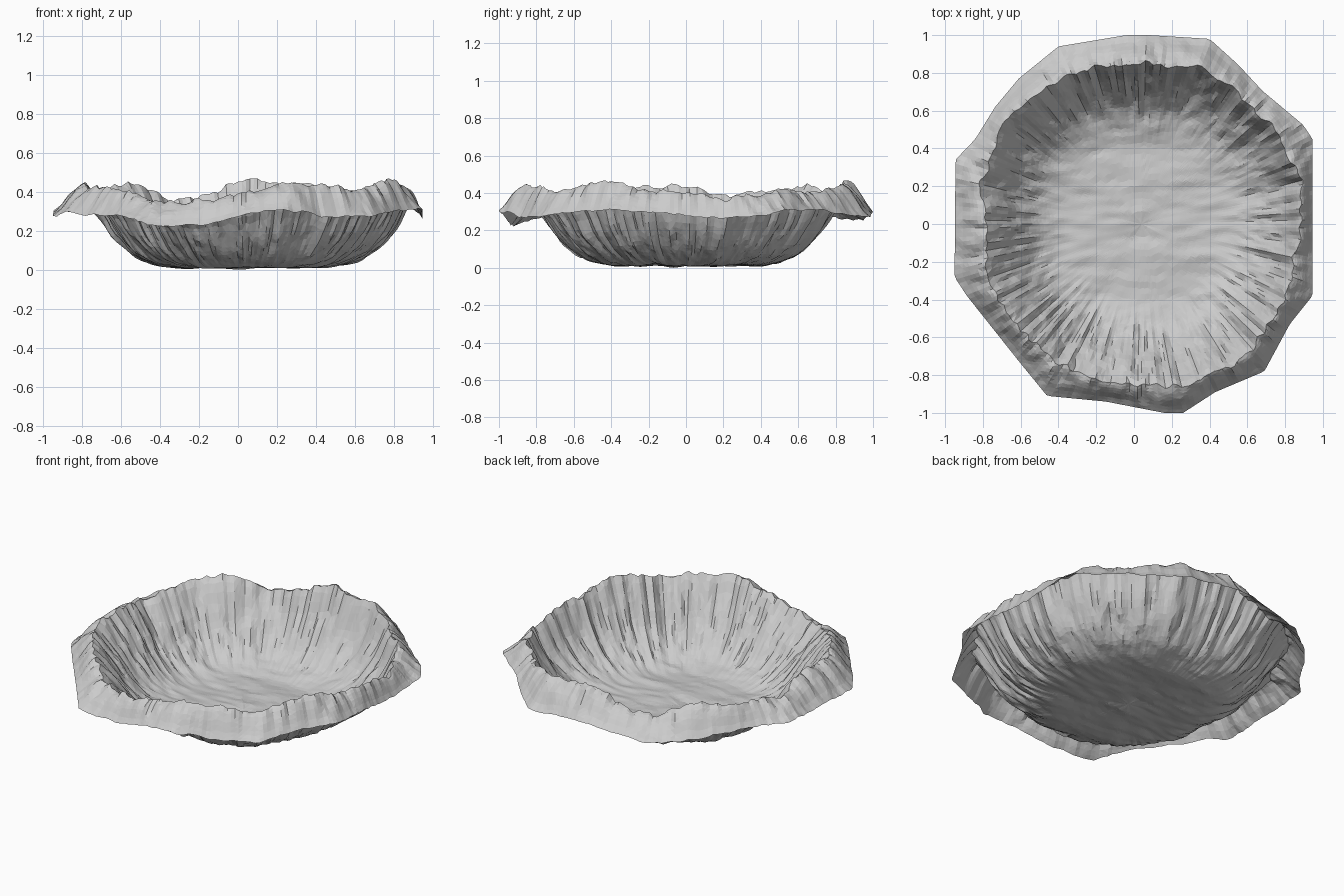
import bpy, bmesh, math
from mathutils import Vector, noise

if "Cube" in bpy.data.objects:
    bpy.data.objects.remove(bpy.data.objects["Cube"])

CENTRE = Vector((0.04, 0.0))
SEGMENTS = 260

# outer lip of the skirt, counter-clockwise (x, y, z)
LIP = [(.945, .18, .27), (.945, .45, .28), (.895, .525, .31), (.68, .705, .31), (.55, .845, .29),
       (.40, .98, .27), (.08, 1.0, .30), (-.04, 1.0, .30), (-.40, .94, .25), (-.61, .77, .27),
       (-.735, .62, .29), (-.84, .45, .30), (-.945, .34, .30), (-.95, -.28, .28), (-.885, -.38, .29),
       (-.615, -.72, .275), (-.46, -.91, .23), (-.15, -.94, .235), (.16, -1.0, .31),
       (.26, -1.0, .31), (.43, -.89, .27), (.69, -.78, .275), (.825, -.53, .31), (.945, -.38, .31)]

# crest of the raised rim, counter-clockwise (x, y, z)
CREST = [(.88, -.05, .41), (.885, .22, .36), (.76, .48, .41), (.50, .74, .42), (.35, .83, .43),
         (.05, .85, .47), (-.18, .83, .38), (-.34, .79, .355), (-.52, .69, .45), (-.70, .53, .42),
         (-.81, .20, .39), (-.78, 0, .45), (-.78, -.29, .42), (-.60, -.57, .41), (-.38, -.75, .35),
         (-.13, -.84, .36), (.26, -.86, .45), (.60, -.71, .41), (.80, -.40, .47), (.85, -.22, .41)]

# bowl section: fraction of crest radius, fraction of crest height
BOWL = [(0, .03), (.5, .035), (.60, .075), (.68, .14), (.76, .25), (.84, .42), (.92, .68), (.97, .91), (1, 1)]
# skirt section: fraction from crest to lip, fraction of the drop
SKIRT = [(0, 0), (.2, .1), (.5, .42), (.75, .75), (1, 1)]


def lerp_table(table, t):
    for (a, fa), (b, fb) in zip(table, table[1:]):
        if t <= b:
            return fa + (fb - fa) * (t - a) / (b - a)
    return table[-1][1]


def soft_bowl(t):
    """Bowl section with its corners rounded off."""
    w = min(.03, 1 - t, t)
    return (lerp_table(BOWL, t - w) + 2 * lerp_table(BOWL, t) + lerp_table(BOWL, t + w)) / 4


def hit_loop(loop, ang):
    """Radius and height where a ray from the centre meets a closed loop."""
    d = Vector((math.cos(ang), math.sin(ang)))
    for p, q in zip(loop, loop[1:] + loop[:1]):
        a, b = Vector(p[:2]) - CENTRE, Vector(q[:2]) - CENTRE
        e = b - a
        den = d.x * e.y - d.y * e.x
        if abs(den) < 1e-9:
            continue
        r = (a.x * e.y - a.y * e.x) / den
        s = (a.x * d.y - a.y * d.x) / den
        if r > 0 and -1e-6 <= s <= 1.000001:
            return r, p[2] + (q[2] - p[2]) * s
    return 0.9, 0.35


def wrinkle(x, y, ang, r, steep):
    """Broken radial gullies on the slopes, gentle ripples on the floor."""
    c, s = math.cos(ang), math.sin(ang)
    gully = .6 * noise.noise(Vector((c * 8, s * 8, r * 7))) + .9 * noise.noise(Vector((c * 22, s * 22, r * 14 + 7)))
    ripple = noise.noise(Vector((x * 3 + y, y * 9, 3))) + .7 * noise.noise(Vector((x * 7 - y * 4, y * 20, 9)))
    return gully * .024 * steep + ripple * .010


bm = bmesh.new()
bowl_steps = [.04 * i for i in range(1, 12)] + [.48 + .026 * i for i in range(21)]
skirt_steps = [i / 8 for i in range(1, 9)]

# sweep the section around the crater
columns = []
for i in range(SEGMENTS):
    ang = 2 * math.pi * i / SEGMENTS
    rc, zc = hit_loop(CREST, ang)
    ro, zo = hit_loop(LIP, ang)
    c, s = math.cos(ang), math.sin(ang)
    jag = .03 * noise.noise(Vector((c * 16, s * 16, 20)))
    rc += jag
    # the wall sits further in on the left and front, and a touch out on the right
    pull = .035 * max(0, -c) + .035 * max(0, -s) - .015 * max(0, c)
    col = []
    for t in bowl_steps:
        t = min(t, 1)
        bump = max(0, min(1, (t - .4) / .4, (1 - t) / .1))
        r = rc * t - pull * bump
        r += .012 * bump * noise.noise(Vector((c * 11, s * 11, t * 9 + 30)))
        x, y = CENTRE.x + r * c, CENTRE.y + r * s
        steep = max(0, min(1, (t - .55) / .3))
        z = zc * soft_bowl(t) + wrinkle(x, y, ang, r, steep)
        col.append(bm.verts.new((x, y, z)))
    for t in skirt_steps:
        r = rc + (ro - rc) * t
        x, y = CENTRE.x + r * c, CENTRE.y + r * s
        z = zc + (zo - zc) * lerp_table(SKIRT, t) + wrinkle(x, y, ang, r, 1 - .6 * t)
        col.append(bm.verts.new((x, y, z)))
    columns.append(col)

middle = bm.verts.new((CENTRE.x, CENTRE.y, .012))
for a, b in zip(columns, columns[1:] + columns[:1]):
    bm.faces.new((middle, a[0], b[0]))
    for j in range(len(a) - 1):
        bm.faces.new((a[j], a[j + 1], b[j + 1], b[j]))

# stand it on the ground
low = min(v.co.z for v in bm.verts)
for v in bm.verts:
    v.co.z -= low
bmesh.ops.triangulate(bm, faces=bm.faces[:])

mesh = bpy.data.meshes.new("crater")
bm.to_mesh(mesh)
bm.free()
crater = bpy.data.objects.new("crater", mesh)
bpy.context.collection.objects.link(crater)
